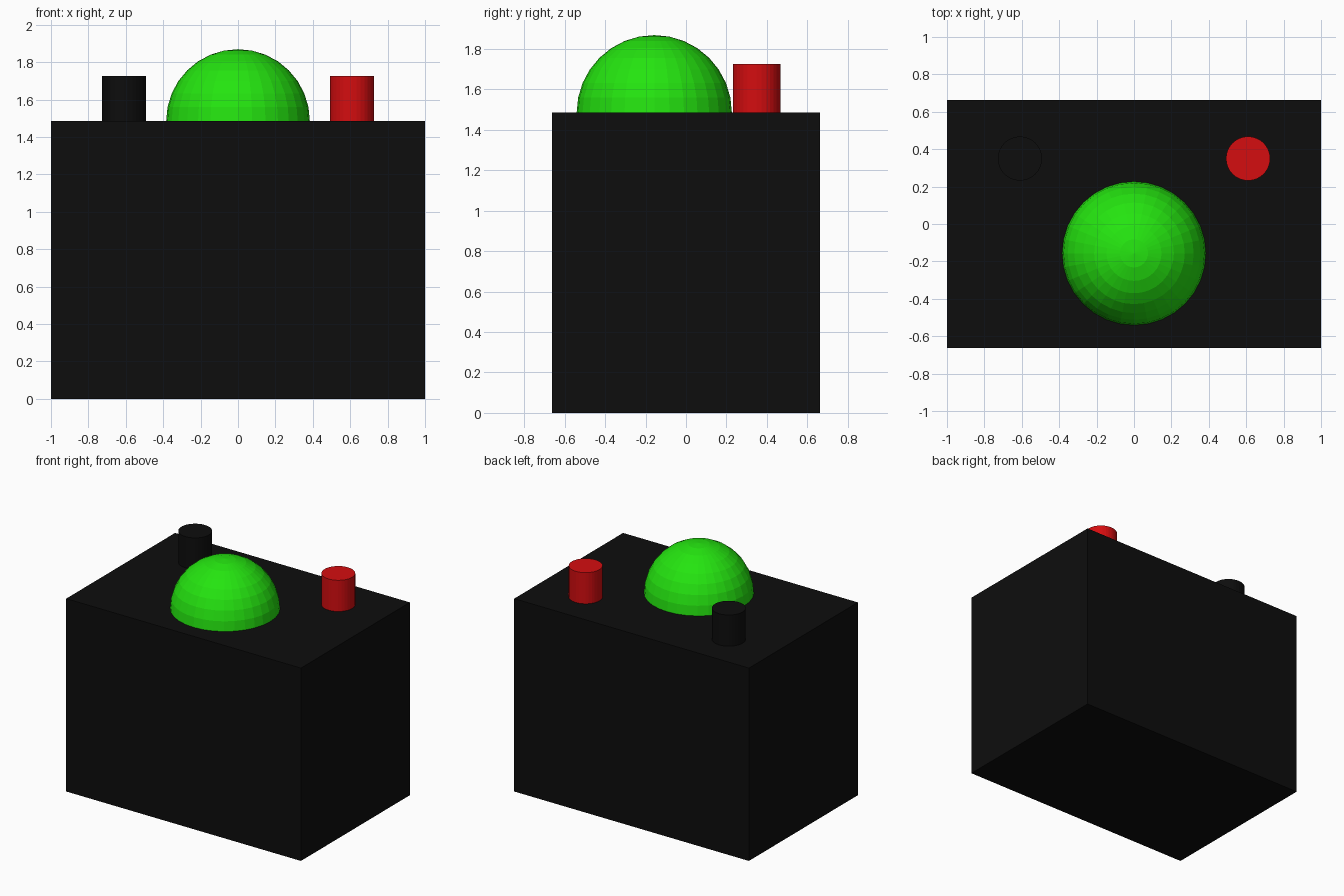
import bpy
import bmesh
from mathutils import Matrix

if "Cube" in bpy.data.objects:
    bpy.data.objects.remove(bpy.data.objects["Cube"], do_unlink=True)

BODY_TOP = 1.485
POST_TOP = 1.725


def make_material(name, rgb):
    mat = bpy.data.materials.new(name)
    mat.use_nodes = True
    colour = (*rgb, 1.0)
    mat.diffuse_color = colour
    mat.node_tree.nodes["Principled BSDF"].inputs["Base Color"].default_value = colour
    return mat


def add_part(name, bm, location, mat):
    mesh = bpy.data.meshes.new(name)
    bm.to_mesh(mesh)
    bm.free()
    mesh.materials.append(mat)
    obj = bpy.data.objects.new(name, mesh)
    obj.location = location
    bpy.context.collection.objects.link(obj)
    return obj


black = make_material("black", (0.004, 0.004, 0.004))
red = make_material("red", (0.66, 0.004, 0.005))
green = make_material("bright green", (0.018, 0.78, 0.005))

# Box body
bm = bmesh.new()
bmesh.ops.create_cube(bm, size=1, matrix=Matrix.Diagonal((2, 1.325, BODY_TOP, 1)))
add_part("box_body", bm, (0, 0, BODY_TOP / 2), black)

# Faceted dome: upper half of a sphere resting on the box
bm = bmesh.new()
bmesh.ops.create_uvsphere(bm, u_segments=32, v_segments=16, radius=0.384)
lower = [v for v in bm.verts if v.co.z < -0.01]
bmesh.ops.delete(bm, geom=lower, context='VERTS')
add_part("dome", bm, (0, -0.157, BODY_TOP), green)

# Terminal posts at the back corners
for name, x, mat in (("left_post", 0.61, red), ("right_post", -0.61, black)):
    height = POST_TOP - BODY_TOP
    bm = bmesh.new()
    bmesh.ops.create_cone(bm, cap_ends=True, segments=32,
                          radius1=0.118, radius2=0.118, depth=height)
    add_part(name, bm, (x, 0.35, BODY_TOP + height / 2), mat)
